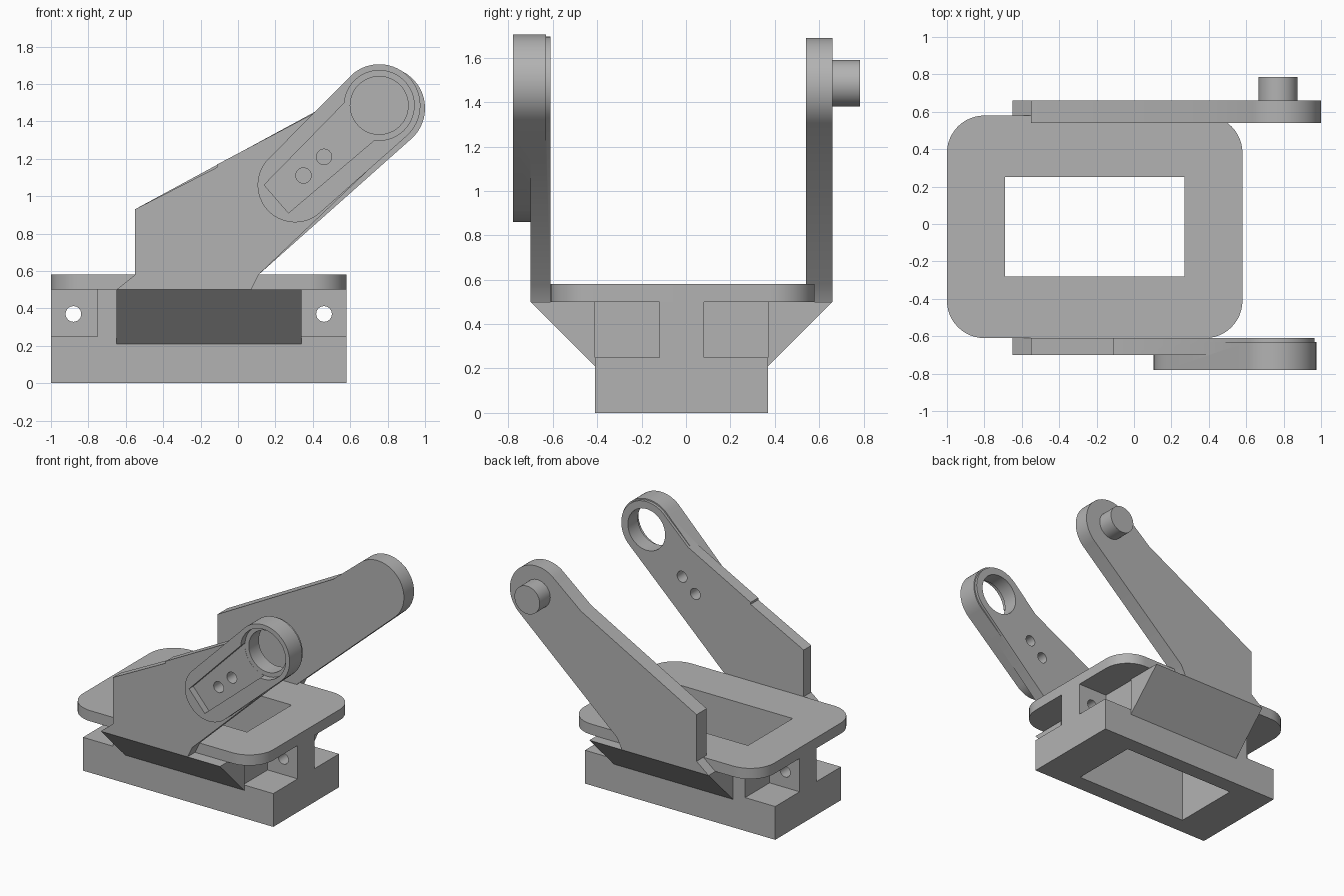
import bpy, bmesh
from math import cos, sin, radians
from mathutils import Matrix

if "Cube" in bpy.data.objects:
    bpy.data.objects.remove(bpy.data.objects["Cube"], do_unlink=True)

grey = bpy.data.materials.new("plain_grey")
grey.use_nodes = True
grey.diffuse_color = (0.45, 0.45, 0.45, 1)
grey.node_tree.nodes["Principled BSDF"].inputs["Base Color"].default_value = grey.diffuse_color


def prism(name, outline, axis, lo, hi):
    """Extrude a 2D outline along one axis: x takes (y, z), y takes (x, z), z takes (x, y)."""
    place = {"x": lambda a, b: (lo, a, b),
             "y": lambda a, b: (a, lo, b),
             "z": lambda a, b: (a, b, lo)}[axis]
    step = [(hi - lo) * (axis == k) for k in "xyz"]
    bm = bmesh.new()
    face = bm.faces.new([bm.verts.new(place(*p)) for p in outline])
    moved = bmesh.ops.extrude_face_region(bm, geom=[face])["geom"]
    bmesh.ops.translate(bm, vec=step, verts=[g for g in moved if isinstance(g, bmesh.types.BMVert)])
    bmesh.ops.recalc_face_normals(bm, faces=bm.faces)
    mesh = bpy.data.meshes.new(name)
    bm.to_mesh(mesh)
    bm.free()
    mesh.materials.append(grey)
    obj = bpy.data.objects.new(name, mesh)
    bpy.context.collection.objects.link(obj)
    return obj


def rect(a0, a1, b0, b1):
    return [(a0, b0), (a1, b0), (a1, b1), (a0, b1)]


def arc(center, r, start, end, n=32):
    angles = [radians(start + (end - start) * i / n) for i in range(n + 1)]
    return [(center[0] + r * cos(t), center[1] + r * sin(t)) for t in angles]


def circle(center, r, n=48):
    return arc(center, r, 0, 360, n)[:-1]


def combine(obj, tool, operation="DIFFERENCE"):
    mod = obj.modifiers.new("bool", "BOOLEAN")
    mod.operation, mod.solver, mod.object = operation, "EXACT", tool
    bpy.context.view_layer.objects.active = obj
    bpy.ops.object.modifier_apply(modifier=mod.name)
    bpy.data.objects.remove(tool, do_unlink=True)


def smooth(obj):
    bpy.ops.object.select_all(action="DESELECT")
    obj.select_set(True)
    bpy.context.view_layer.objects.active = obj
    bpy.ops.object.shade_smooth_by_angle(angle=radians(30))


X0, X1, Y0, Y1 = -1.0, 0.58, -0.41, 0.37
FLOOR, DECK, TOP = 0.25, 0.5, 0.58

# Base slab, middle body and rounded top plate, all pierced by one window
base = prism("base_slab", rect(X0, X1, Y0, Y1), "z", 0, FLOOR)
body = prism("middle_body", rect(-0.75, 0.33, Y0, Y1), "z", FLOOR, DECK)
R = 0.2
corners = [(X1 - R, 0.58 - R), (X0 + R, 0.58 - R), (X0 + R, -0.61 + R), (X1 - R, -0.61 + R)]
outline = []
for i, c in enumerate(corners):
    outline += arc(c, R, 90 * i, 90 * i + 90, 12)
plate = prism("top_plate", outline, "z", DECK, TOP)
for part in (base, body, plate):
    combine(part, prism("window_cutter", rect(-0.69, 0.27, -0.28, 0.25), "z", -0.5, 1))
smooth(plate)

# Drilled end webs
for name, x0, x1, hole in (("right_web", X0, -0.75, -0.88), ("left_web", 0.33, X1, 0.46)):
    web = prism(name, rect(x0, x1, -0.12, 0.08), "z", FLOOR, DECK)
    combine(web, prism("hole_cutter", circle((hole, 0.37), 0.042, 24), "y", -0.5, 0.5))
    smooth(web)

# Sloping wedges that carry the arms
for name, wall, edge in (("front_wedge", Y0, -0.7), ("back_wedge", Y1, 0.66)):
    prism(name, [(wall, 0.21), (edge, DECK), (wall, DECK)], "x", -0.65, 0.34)


# Arms: flared foot, straight heel, slanted blade and rounded head
def arm(name, head, r, y0, y1, shoulder):
    profile = [(-0.55, TOP), (-0.65, DECK), (0.07, DECK), (0.11, TOP)]
    profile += arc(head, r, -48, 132) + shoulder + [(-0.55, 0.93)]
    return prism(name, profile, "y", y0, y1)


back_arm = arm("back_arm", (0.78, 1.47), 0.22, 0.54, 0.66, [(0.41, 1.45)])
smooth(back_arm)
smooth(prism("pivot_pin", circle((0.77, 1.485), 0.105), "y", 0.66, 0.785))

HEAD = (0.755, 1.485)
front_arm = arm("front_arm", HEAD, 0.21, -0.7, -0.61, [(0.41, 1.445), (-0.11, 1.17), (-0.11, 1.155)])
boss = prism("boss", arc(HEAD, 0.22, -48, 132) + arc((0.305, 1.06), 0.2, 132, 312), "y", -0.78, -0.63)
combine(front_arm, boss, "UNION")

# Recess with horn-shaped slot, bearing hole and two screw holes
slot = [(0.14, 1.06), (0.27, 0.91), (0.73, 1.3), (0.59, 1.52)]
combine(front_arm, prism("slot_cutter", slot, "y", -0.9, -0.73))
combine(front_arm, prism("ring_cutter", circle(HEAD, 0.187), "y", -0.9, -0.729))
for center, r in ((HEAD, 0.155), ((0.35, 1.11), 0.041), ((0.46, 1.21), 0.041)):
    combine(front_arm, prism("bore_cutter", circle(center, r), "y", -1, -0.5))
smooth(front_arm)
